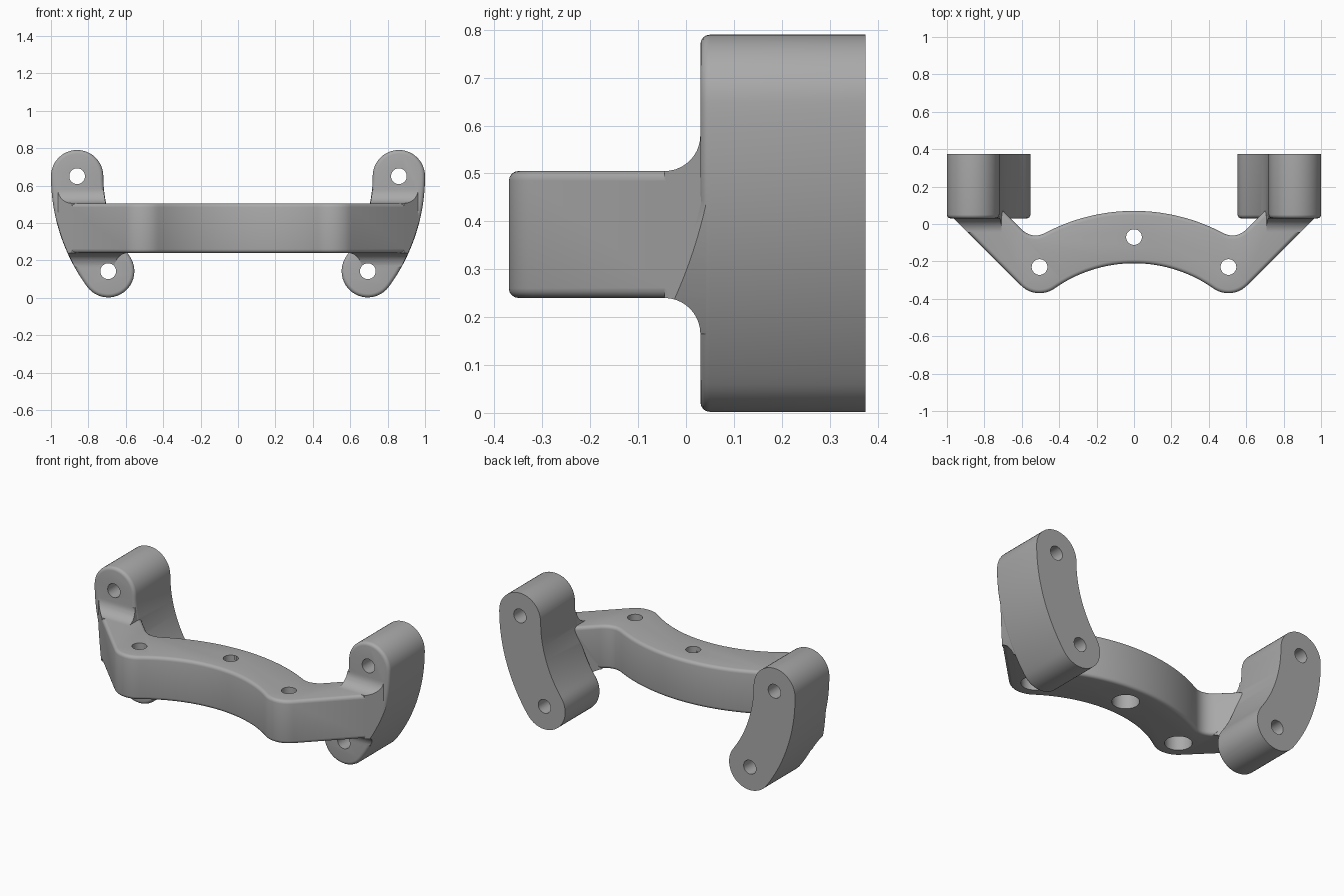
import bpy, bmesh
from math import sin, cos, pi, radians, atan2, hypot

cube = bpy.data.objects.get("Cube")
if cube:
    bpy.data.objects.remove(cube, do_unlink=True)

metal = bpy.data.materials.new("plain grey")
metal.use_nodes = True
GREY = (0.4, 0.4, 0.4, 1)
metal.diffuse_color = GREY
metal.node_tree.nodes["Principled BSDF"].inputs["Base Color"].default_value = GREY

PLACE = {"x": lambda a, b, h: (h, a, b),
         "y": lambda a, b, h: (a, h, b),
         "z": lambda a, b, h: (a, b, h)}


def arc(cx, cy, r, start, end, n):
    return [(cx + r * cos(start + (end - start) * i / n),
             cy + r * sin(start + (end - start) * i / n)) for i in range(n + 1)]


def prism(name, outline, axis, low, high, round_ends=(), radius=0.02):
    """Extrude an outline along an axis, rounding the rims at the given heights."""
    bm = bmesh.new()
    ends = [[bm.verts.new(PLACE[axis](a, b, h)) for a, b in outline] for h in (low, high)]
    n = len(outline)
    for ring in ends:
        bm.faces.new(ring)
    for i in range(n):
        j = (i + 1) % n
        bm.faces.new((ends[0][i], ends[0][j], ends[1][j], ends[1][i]))
    bmesh.ops.recalc_face_normals(bm, faces=bm.faces)
    k = "xyz".index(axis)
    rims = [e for e in bm.edges
            if any(all(abs(v.co[k] - h) < 1e-5 for v in e.verts) for h in round_ends)]
    if rims:
        bmesh.ops.bevel(bm, geom=rims, offset=radius, segments=4, profile=0.5, affect="EDGES")
    mesh = bpy.data.meshes.new(name)
    bm.to_mesh(mesh)
    bm.free()
    mesh.materials.append(metal)
    obj = bpy.data.objects.new(name, mesh)
    bpy.context.collection.objects.link(obj)
    return obj


def combine(target, other, operation):
    mod = target.modifiers.new(operation.lower(), "BOOLEAN")
    mod.operation, mod.solver, mod.object = operation, "EXACT", other
    bpy.context.view_layer.objects.active = target
    bpy.ops.object.modifier_apply(modifier=mod.name)
    bpy.data.objects.remove(other, do_unlink=True)


def drill(target, a, b, r, axis, low, high):
    combine(target, prism("drill", arc(a, b, r, 0, 2 * pi, 40)[:-1], axis, low, high), "DIFFERENCE")


# Main dimensions
W = 0.14                      # half width of bridge and posts
TIP = (0.505, -0.23)          # outer bridge hole
ARC_Y, ARC_R = -0.947, 0.877  # centreline of the bridge bow
BOTTOM, TOP = 0.24, 0.505
POST_Z, POST_R = 0.65, 0.86   # centreline of the curved posts
SWEEP = radians(-36.2)
FRONT, BACK = 0.03, 0.375


def bridge_outline():
    lean = atan2(TIP[1] - ARC_Y, TIP[0])
    half = arc(0, ARC_Y, ARC_R - W, pi / 2, lean, 16)
    half += arc(*TIP, W, lean - pi, -pi / 4, 12)[1:]
    half += [(1.06, 0.127), (1.06, 0.2), (0.83, 0.2)]
    # soft inner corner between arm and bow
    p, q, r = (0.60, -0.03), (0.54, -0.085), (0.47, -0.045)
    for i in range(9):
        t = i / 8
        half.append(tuple((1 - t) ** 2 * p[k] + 2 * t * (1 - t) * q[k] + t * t * r[k] for k in (0, 1)))
    half += arc(0, ARC_Y, ARC_R + W, atan2(r[1] - ARC_Y, r[0]), pi / 2, 16)[1:]
    return half + [(-x, y) for x, y in half[-2:0:-1]]


def post_outline(side, w):
    end = (POST_R * cos(SWEEP), POST_Z + POST_R * sin(SWEEP))
    pts = arc(0, POST_Z, POST_R + w, SWEEP, 0, 24)
    pts += arc(POST_R, POST_Z, w, 0, pi, 24)[1:]
    pts += arc(0, POST_Z, POST_R - w, 0, SWEEP, 24)[1:]
    pts += arc(*end, w, SWEEP + pi, SWEEP + 2 * pi, 24)[1:-1]
    return [(side * x, z) for x, z in pts]


# Bridge, with arm ends trimmed to the outer curve of the posts
plan = bridge_outline()
bracket = prism("mounting_bracket", plan, "z", BOTTOM, TOP, (BOTTOM, TOP))
combine(bracket, prism("trim", arc(0, POST_Z, 0.997, 0, 2 * pi, 160)[:-1], "y", -1, 1), "INTERSECT")

# Flared profile that blends arms into posts
R = 0.075
flare = arc(FRONT - R, TOP + R, R, -pi / 2, 0, 10) + [(0.08, TOP + R), (0.08, BOTTOM - R)]
flare += arc(FRONT - R, BOTTOM - R, R, 0, pi / 2, 10)

for side, label in ((1, "left"), (-1, "right")):
    blend = prism(label + "_blend", plan, "z", 0.05, 0.75)
    combine(blend, prism("flare", flare, "x", -1.1, 1.1), "INTERSECT")
    combine(blend, prism("limit", post_outline(side, W - 0.002), "y", -0.2, 0.15), "INTERSECT")
    post = prism(label + "_post", post_outline(side, W), "y", FRONT, BACK, (FRONT,))
    combine(bracket, post, "UNION")
    combine(bracket, blend, "UNION")

# Bolt holes through the posts
for side in (1, -1):
    for angle in (0, SWEEP):
        drill(bracket, side * POST_R * cos(angle), POST_Z + POST_R * sin(angle), 0.042, "y", -0.5, 0.5)

# Bridge holes with wide pockets underneath
for x, y in ((0, ARC_Y + ARC_R), TIP, (-TIP[0], TIP[1])):
    drill(bracket, x, y, 0.042, "z", 0.1, 0.6)
    drill(bracket, x, y, 0.075, "z", 0.1, BOTTOM + 0.11)

bpy.ops.object.select_all(action="DESELECT")
bracket.select_set(True)
bpy.context.view_layer.objects.active = bracket
bpy.ops.object.shade_smooth_by_angle(angle=radians(30))
